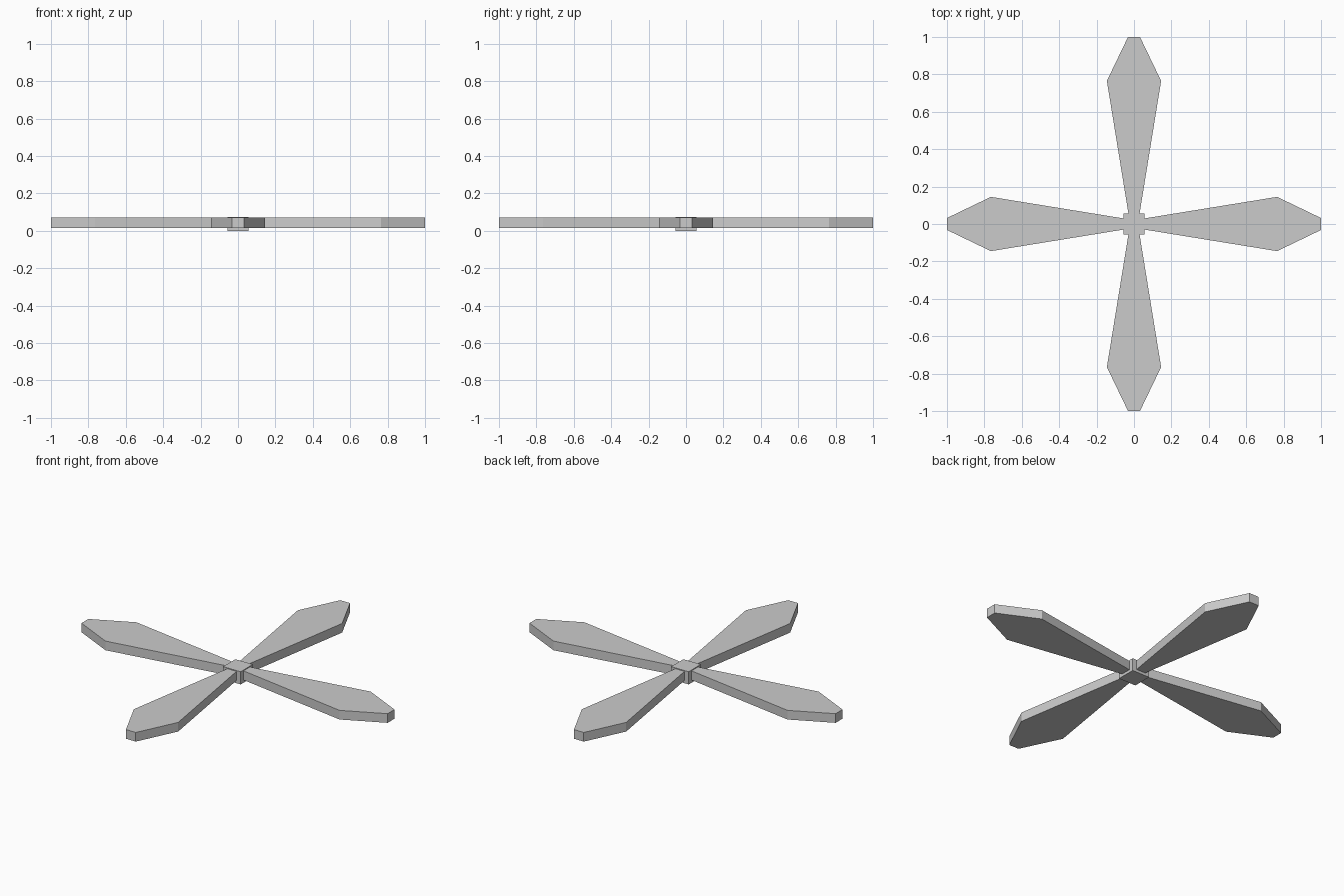
import bpy, bmesh
from math import pi
from mathutils import Matrix

if "Cube" in bpy.data.objects:
    bpy.data.objects.remove(bpy.data.objects["Cube"])


def prism(name, outline, z0, z1, angle=0.0):
    """Extrude a flat outline from z0 to z1 and turn it about z."""
    bm = bmesh.new()
    face = bm.faces.new([bm.verts.new((x, y, z0)) for x, y in outline])
    ext = bmesh.ops.extrude_face_region(bm, geom=[face])
    for v in ext["geom"]:
        if isinstance(v, bmesh.types.BMVert):
            v.co.z = z1
    bmesh.ops.recalc_face_normals(bm, faces=bm.faces)
    bm.transform(Matrix.Rotation(angle, 4, 'Z'))
    mesh = bpy.data.meshes.new(name)
    bm.to_mesh(mesh)
    bm.free()
    obj = bpy.data.objects.new(name, mesh)
    bpy.context.collection.objects.link(obj)
    return obj


# Square hub, slightly thicker than the blades
H = 0.057
prism("hub", [(-H, -H), (H, -H), (H, H), (-H, H)], 0.0, 0.075)

# Four blades: narrow root, wide shoulder, tapered blunt tip
half = [(0.057, 0.03), (0.765, 0.145), (1.0, 0.032)]
blade = [(x, -y) for x, y in half] + half[::-1]
for i in range(4):
    prism(f"blade_{i + 1}", blade, 0.016, 0.07, i * pi / 2)
